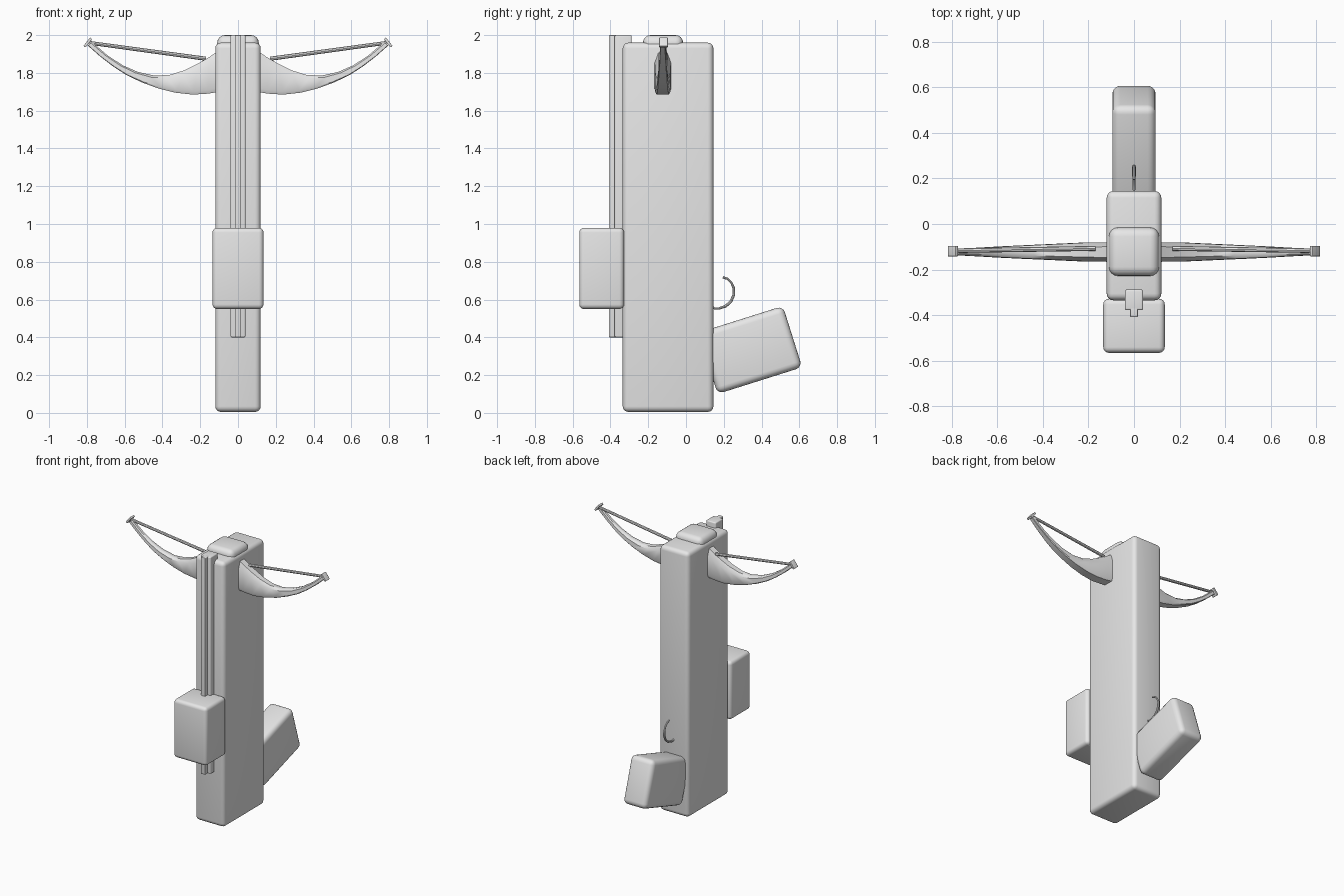
import bpy
import bmesh
from math import radians
from mathutils import Matrix, Vector

cube = bpy.data.objects.get("Cube")
if cube:
    bpy.data.objects.remove(cube, do_unlink=True)

grey = bpy.data.materials.new("light grey")
grey.use_nodes = True
colour = (0.8, 0.8, 0.8, 1)
grey.diffuse_color = colour
grey.node_tree.nodes["Principled BSDF"].inputs["Base Color"].default_value = colour


def finish(obj, bevel=0, segments=4):
    """Bevel the edges, shade smoothly and colour the part."""
    obj.data.materials.append(grey)
    if bevel:
        mod = obj.modifiers.new("rounded edges", "BEVEL")
        mod.width = bevel
        mod.segments = segments
        mod.limit_method = "ANGLE"
        mod.angle_limit = radians(40)
    bpy.ops.object.select_all(action="DESELECT")
    obj.select_set(True)
    bpy.context.view_layer.objects.active = obj
    if obj.type == "CURVE":
        bpy.ops.object.convert(target="MESH")
    elif bevel:
        bpy.ops.object.modifier_apply(modifier="rounded edges")
    bpy.ops.object.shade_smooth_by_angle(angle=radians(40))
    return bpy.context.object


def add_mesh(name, bm):
    mesh = bpy.data.meshes.new(name)
    bmesh.ops.recalc_face_normals(bm, faces=bm.faces)
    bm.to_mesh(mesh)
    bm.free()
    obj = bpy.data.objects.new(name, mesh)
    bpy.context.collection.objects.link(obj)
    return obj


def box(name, low, high, bevel, rotation=None):
    """Rounded box between two corners, optionally turned about its centre."""
    low, high = Vector(low), Vector(high)
    bm = bmesh.new()
    bmesh.ops.create_cube(bm, size=1)
    turn = rotation or Matrix.Identity(4)
    move = Matrix.Translation((low + high) / 2)
    bm.transform(move @ turn @ Matrix.Diagonal((*(high - low), 1)))
    return finish(add_mesh(name, bm), bevel)


def tube(name, points, radius):
    """Round rod through points given as (x, y, z, radius factor)."""
    curve = bpy.data.curves.new(name, "CURVE")
    curve.dimensions = "3D"
    curve.bevel_depth = radius
    curve.bevel_resolution = 2
    curve.use_fill_caps = True
    spline = curve.splines.new("POLY")
    spline.points.add(len(points) - 1)
    for p, (x, y, z, r) in zip(spline.points, points):
        p.co = (x, y, z, 1)
        p.radius = r
    obj = bpy.data.objects.new(name, curve)
    bpy.context.collection.objects.link(obj)
    return finish(obj)


# Stock, top block, forward magazine and arrow rail
box("stock", (-0.12, -0.335, 0.005), (0.12, 0.145, 1.96), 0.03)
box("top_block", (-0.11, -0.228, 1.9), (0.11, -0.015, 2.0), 0.04)
box("magazine", (-0.135, -0.565, 0.55), (0.135, -0.328, 0.98), 0.025)
box("rail_base", (-0.04, -0.378, 0.4), (0.04, -0.288, 2.0), 0.008)
box("rail_ridge", (-0.017, -0.408, 0.4), (0.017, -0.35, 2.0), 0.005)

# Slanted grip at the back
box("grip", (-0.095, 0.105, 0.163), (0.095, 0.575, 0.503), 0.035,
    Matrix.Rotation(radians(17.5), 4, "X"))

# Trigger hook
hook = [(0.13, 0.57, 0.6), (0.15, 0.553, 0.8), (0.175, 0.553, 0.9), (0.21, 0.565, 1.1),
        (0.238, 0.59, 1.1), (0.253, 0.625, 1.1), (0.253, 0.66, 1), (0.24, 0.69, 0.9),
        (0.22, 0.71, 0.9), (0.195, 0.718, 0.9)]
tube("trigger", [(0, y, z, r) for y, z, r in hook], 0.007)

# Limb sections: x and z of the upper and lower edges, then half depth
sections = [(0.10, 1.92, 0.10, 1.70, 0.043), (0.15, 1.885, 0.16, 1.69, 0.042),
            (0.21, 1.85, 0.24, 1.685, 0.041), (0.28, 1.815, 0.33, 1.695, 0.037),
            (0.36, 1.79, 0.42, 1.717, 0.033), (0.44, 1.785, 0.51, 1.75, 0.029),
            (0.53, 1.805, 0.59, 1.788, 0.025), (0.61, 1.84, 0.66, 1.833, 0.021),
            (0.69, 1.892, 0.73, 1.887, 0.017), (0.773, 1.963, 0.796, 1.945, 0.014)]


def limb(name, side):
    bm = bmesh.new()
    rings = []
    for ux, uz, lx, lz, depth in sections:
        # upper corners are chamfered more than lower ones
        ring = []
        for t, d in ((0, 0.55), (0.25, 1), (0.9, 1), (1, 0.8)):
            ring.append((t, d * depth))
        ring += [(t, -d) for t, d in reversed(ring)]
        rings.append([bm.verts.new((side * (ux + (lx - ux) * t), -0.123 + d,
                                    uz + (lz - uz) * t)) for t, d in ring])
    for a, b in zip(rings, rings[1:]):
        n = len(a)
        for i in range(n):
            j = (i + 1) % n
            bm.faces.new((a[i], a[j], b[j], b[i]))
    bm.faces.new(rings[0])
    bm.faces.new(rings[-1])
    return finish(add_mesh(name, bm))


# Bow limbs, end plates and strings on both sides
for label, side in (("left", 1), ("right", -1)):
    limb(label + "_limb", side)
    box(label + "_limb_tip", (side * 0.795 - 0.007, -0.142, 1.933),
        (side * 0.795 + 0.007, -0.096, 1.989), 0.002,
        Matrix.Rotation(radians(-38 * side), 4, "Y"))
    tube(label + "_string", [(side * 0.785, -0.117, 1.959, 0.9),
                             (side * 0.17, -0.107, 1.875, 1)], 0.011)
